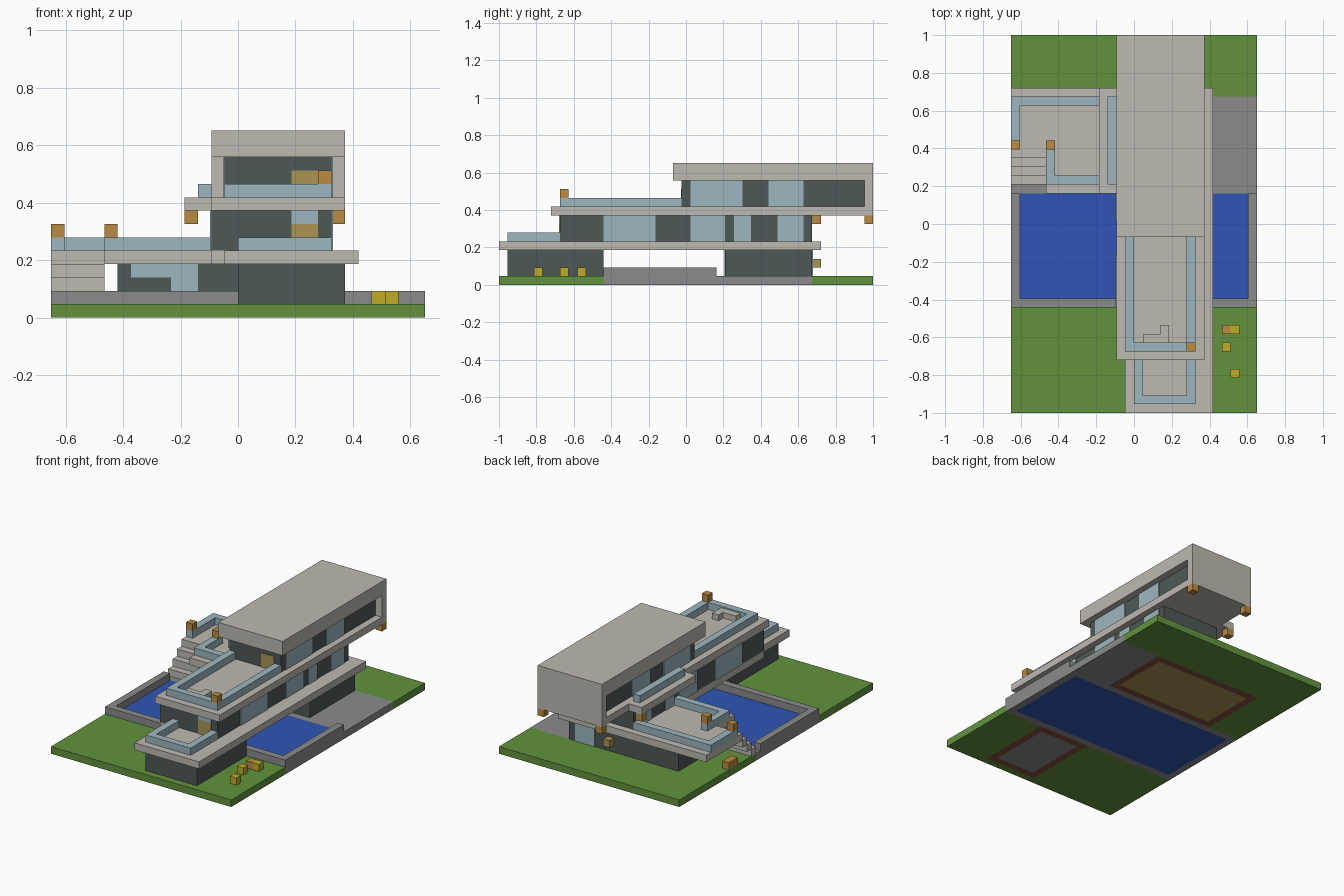
import bpy
import bmesh
from mathutils import Matrix, Vector

cube = bpy.data.objects.get("Cube")
if cube:
    bpy.data.objects.remove(cube, do_unlink=True)

# The house sits on a block grid: 28 wide, 43 deep, 14 high
UNIT = 2 / 43
ORIGIN = Vector((14, 21.5, 0))
PLATE = 0.1


def material(name, red, green, blue):
    mat = bpy.data.materials.new(name)
    mat.use_nodes = True
    rgba = [(c / 255) ** 2.2 for c in (red, green, blue)] + [1]
    mat.diffuse_color = rgba
    mat.node_tree.nodes["Principled BSDF"].inputs["Base Color"].default_value = rgba
    return mat


concrete = material("concrete", 188, 184, 175)
glass = material("pale_glass", 156, 181, 189)
wall = material("dark_wall", 80, 89, 88)
grass = material("grass_green", 98, 145, 64)
water = material("pool_blue", 51, 86, 180)
stone = material("grey_stone", 138, 138, 138)
lamp = material("lamp_orange", 184, 138, 68)
flower = material("flower_yellow", 190, 170, 45)
timber = material("tan_timber", 168, 147, 84)
brick = material("red_brown", 130, 80, 62)


def part(name, mat, *boxes):
    """One object made of boxes, each given as x, y and z ranges in blocks."""
    bm = bmesh.new()
    for xs, ys, zs in boxes:
        low, high = (Vector(c) - ORIGIN for c in zip(xs, ys, zs))
        place = Matrix.Translation((low + high) / 2 * UNIT)
        size = Matrix.Diagonal(((high - low) * UNIT).to_4d())
        size[3][3] = 1
        bmesh.ops.create_cube(bm, size=1, matrix=place @ size)
    mesh = bpy.data.meshes.new(name)
    bm.to_mesh(mesh)
    bm.free()
    mesh.materials.append(mat)
    obj = bpy.data.objects.new(name, mesh)
    bpy.context.scene.collection.objects.link(obj)
    return obj


def block(name, mat, x, y, z):
    return part(name, mat, ((x, x + 1), (y, y + 1), (z, z + 1)))


def ring(xs, ys, zs):
    """Four boxes, one block thick, around a rectangle."""
    (a, b), (c, d) = xs, ys
    return [(xs, (c, c + 1), zs), (xs, (d - 1, d), zs),
            ((a, a + 1), (c + 1, d - 1), zs), ((b - 1, b), (c + 1, d - 1), zs)]


def side_windows(name, left, right, zs, spans):
    """Matching glass plates on both long walls."""
    boxes = []
    for span in spans:
        boxes.append(((right, right + PLATE), span, zs))
        boxes.append(((left - PLATE, left), span, zs))
    part(name, glass, *boxes)


# Ground
ground, low_wall = (0, 1), (0, 2)
part("lawn", grass,
     ((0, 14), (0, 12), ground), ((22, 28), (0, 12), ground),
     ((14, 22), (0, 1), ground), ((0, 5), (26, 36), ground),
     ((0, 28), (36, 43), ground))
part("pool_water", water, ((1, 27), (13, 25), ground))
part("pool_wall", stone, ((0, 28), (12, 13), low_wall),
     ((0, 1), (13, 25), low_wall), ((27, 28), (13, 25), low_wall))
part("driveway", stone, ((0, 28), (25, 26), ground), ((22, 28), (26, 36), ground))
part("foundations", brick, *ring((14, 22), (1, 12), ground),
     *ring((5, 22), (26, 36), ground))
part("front_room_floor", stone, ((15, 21), (2, 11), ground))
part("back_room_floor", timber, ((6, 21), (27, 35), ground))

# Ground storey
storey = (1, 4)
part("front_room", wall, ((14, 22), (1, 12), storey))
part("back_room", wall, ((5, 22), (26, 36), storey))
poolside = (26 - PLATE, 26)
part("poolside_window", glass, ((6, 9), poolside, (3, 4)), ((9, 11), poolside, storey))
part("back_door", glass, ((18, 21), (36, 36 + PLATE), storey))
block("back_door_lamp", timber, 15, 36, 2)

# First floor slab, terrace and open stairs
slab = (4, 5)
part("first_floor_slab", concrete, ((13, 23), (0, 7), slab), ((12, 23), (7, 37), slab))
part("terrace_slab", concrete, ((4, 12), (25, 37), slab), ((0, 4), (30, 37), slab))
part("stairs", concrete,
     *[((0, 4), (26 + k, 27 + k), (1 + k, 2 + k)) for k in range(4)])
part("bench", lamp, ((0, 1), (30, 32), (1, 2)))

# First floor
storey = (5, 8)
part("first_floor_walls", wall, ((12, 21), (7, 36), storey))
side_windows("first_floor_windows", 12, 21, storey,
             [(12, 18), (22, 26), (27, 29), (32, 35)])
front = (7 - PLATE, 7)
part("first_floor_door", timber, ((18, 20), front, (5, 7)))
part("first_floor_door_light", glass, ((18, 20), front, (7, 8)))

# Second floor slab and side balcony
slab = (8, 9)
part("second_floor_slab", concrete, ((12, 22), (6, 42), slab))
part("side_balcony", concrete, ((10, 12), (25, 37), slab))

# Second floor and roof
storey = (9, 12)
part("second_floor_walls", wall, ((13, 21), (21, 42), storey))
side_windows("second_floor_windows", 13, 21, storey, [(22, 28), (31, 35)])
part("second_floor_door", timber, ((18, 20), (21 - PLATE, 21), (9, 11)))
part("roof", concrete, ((12, 22), (20, 43), (12, 14)))
part("back_wall", concrete, ((12, 22), (42, 43), (8, 12)))
part("roof_terrace_seat", concrete, ((15, 18), (8, 9), (9, 9.8)),
     ((17, 18), (9, 10), (9, 9.8)))

# Glass railings
rail = (5, 6)
part("front_balcony_rail", glass, ((14, 21), (1, 2), rail),
     ((14, 15), (2, 7), rail), ((20, 21), (2, 7), rail))
part("terrace_outer_rail", glass, ((0, 12), (35, 36), rail), ((0, 1), (30, 35), rail))
part("terrace_inner_rail", glass, ((4, 12), (26, 27), rail), ((4, 5), (27, 31), rail))
rail = (9, 10)
part("roof_terrace_rail", glass, ((13, 21), (7, 8), rail),
     ((13, 14), (8, 21), rail), ((20, 21), (8, 21), rail))
part("side_balcony_rail", glass, ((11, 12), (26, 36), rail))

# Lamps
block("roof_terrace_lamp", lamp, 20, 7, 10)
block("side_balcony_lamp", lamp, 10, 36, 7)
for x in (0, 4):
    block("stair_lamp", lamp, x, 30, 6)
for x in (12, 21):
    block("overhang_lamp", lamp, x, 42, 7)

# Flowers on the front lawn
for x, y in ((25, 9), (24, 7), (25, 4)):
    block("flower", flower, x, y, 1)
block("flower_pot", lamp, 24, 9, 1)
